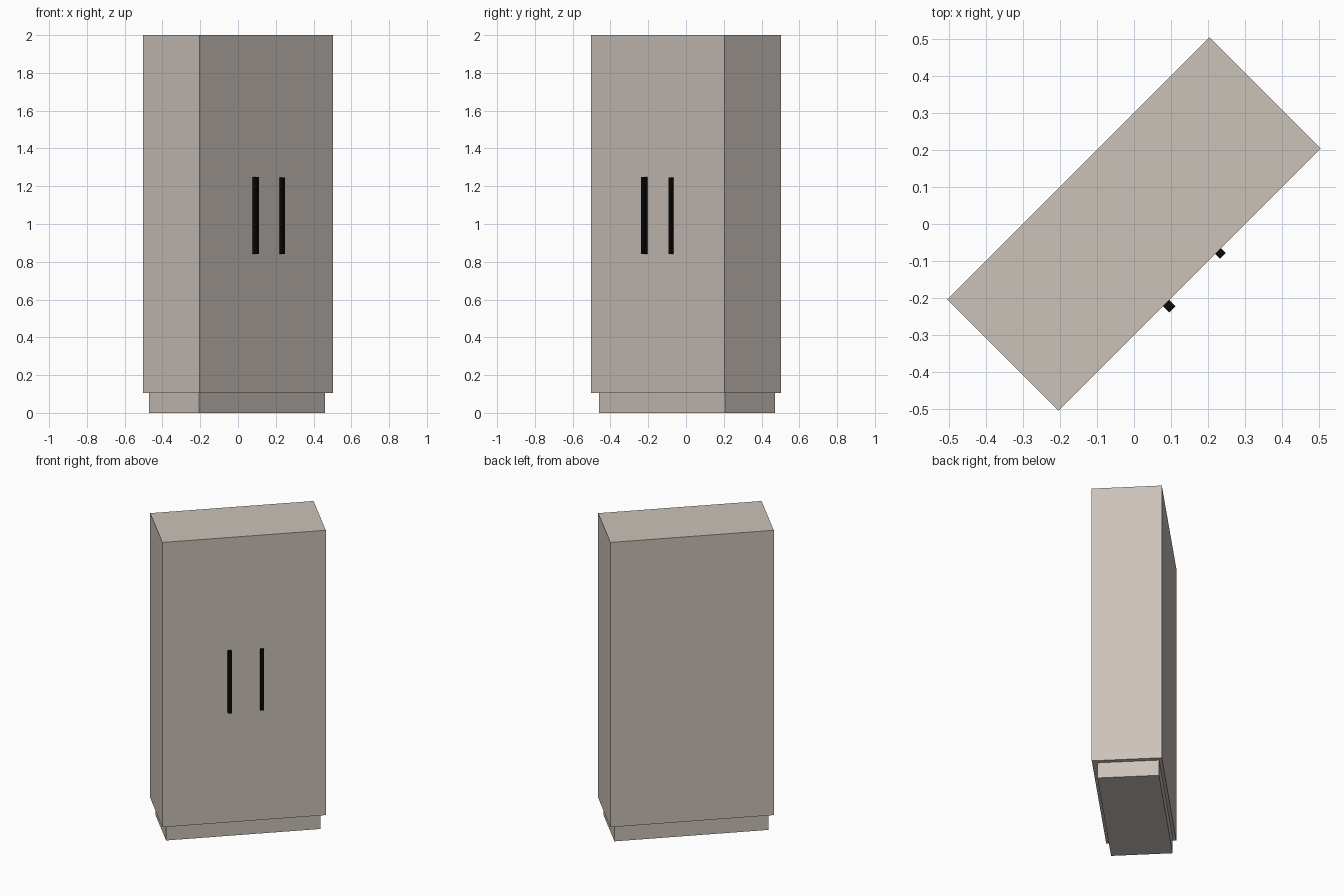
import bpy
from math import radians
from mathutils import Matrix

if "Cube" in bpy.data.objects:
    bpy.data.objects.remove(bpy.data.objects["Cube"])

TURN = Matrix.Rotation(radians(45), 4, 'Z')  # whole cabinet stands turned by 45 degrees


def material(name, rgb):
    m = bpy.data.materials.new(name)
    m.diffuse_color = (*rgb, 1)
    m.use_nodes = True
    m.node_tree.nodes["Principled BSDF"].inputs["Base Color"].default_value = m.diffuse_color
    return m


def box(name, lo, hi, mat):
    """Box between two corners in cabinet space, turned into place."""
    bpy.ops.mesh.primitive_cube_add(size=1)
    ob = bpy.context.object
    ob.name = name
    size = [b - a for a, b in zip(lo, hi)]
    mid = [(a + b) / 2 for a, b in zip(lo, hi)]
    ob.data.transform(TURN @ Matrix.Translation(mid) @ Matrix.Diagonal((*size, 1)))
    ob.data.materials.append(mat)
    return ob


beige = material("warm_beige", (0.60, 0.54, 0.49))
black = material("black", (0.003, 0.003, 0.003))

# cabinet body and recessed plinth
box("cabinet_body", (-0.5, -0.212, 0.105), (0.5, 0.212, 2.0), beige)
box("plinth", (-0.472, -0.18, 0), (0.472, 0.193, 0.105), beige)

# pair of upright bar handles
for name, x, y, half, top in (("left_handle", -0.09, -0.224, 0.012, 1.25),
                              ("right_handle", 0.109, -0.2195, 0.011, 1.246)):
    box(name, (x - half, y - half, 0.84), (x + half, y + half, top), black)
